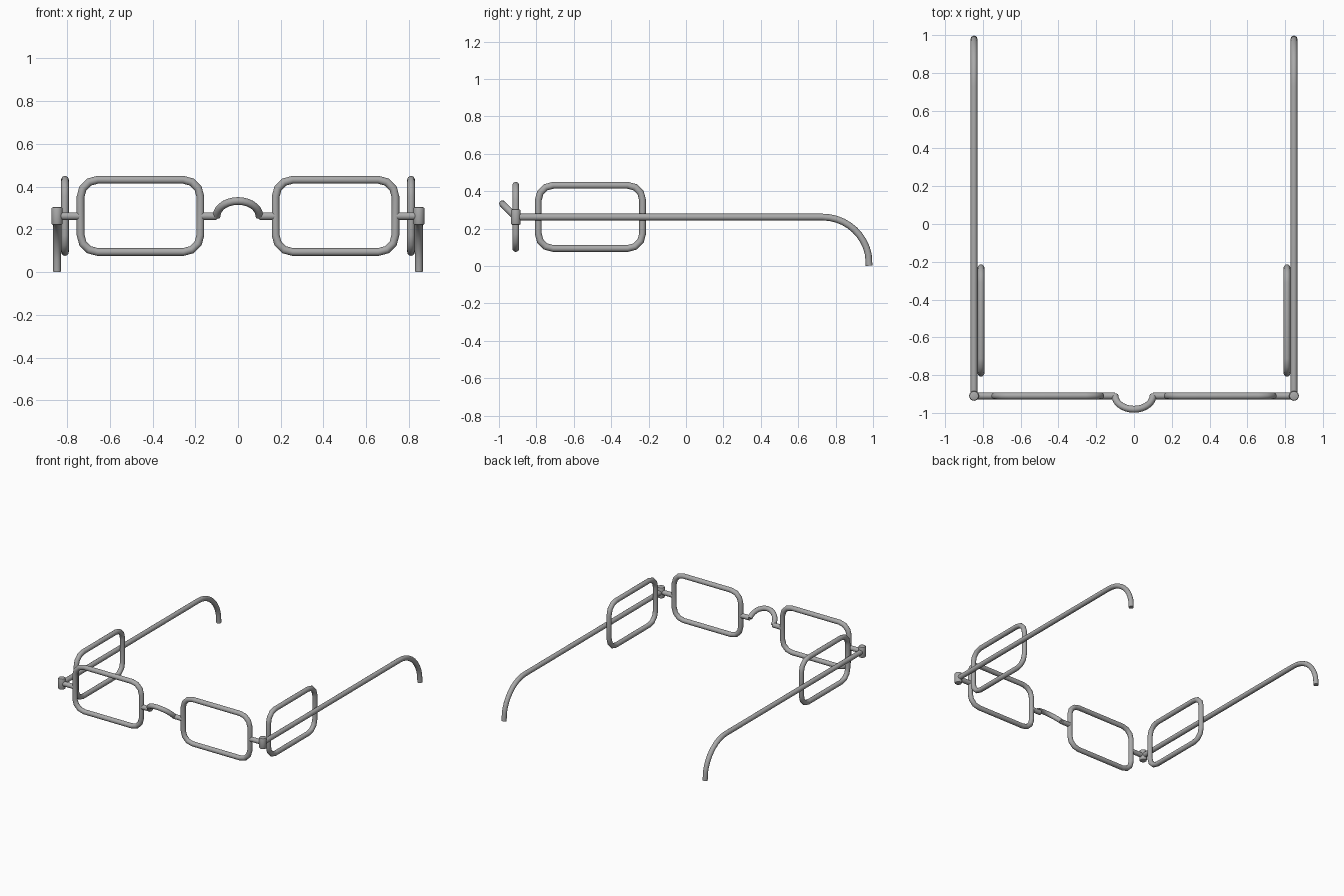
import bpy, bmesh, math
from mathutils import Vector

if "Cube" in bpy.data.objects:
    bpy.data.objects.remove(bpy.data.objects["Cube"])

R = 0.018          # wire radius
Z = 0.262          # height of the temples and bridge
FY = -0.91         # plane of the front frame
HX = 0.847         # hinge and temple offset from the centre

metal = bpy.data.materials.new("grey metal")
metal.diffuse_color = (0.4, 0.4, 0.4, 1)
metal.use_nodes = True
metal.node_tree.nodes["Principled BSDF"].inputs["Base Color"].default_value = metal.diffuse_color


def finish(bm, name):
    bmesh.ops.recalc_face_normals(bm, faces=bm.faces)
    me = bpy.data.meshes.new(name)
    bm.to_mesh(me)
    bm.free()
    me.materials.append(metal)
    ob = bpy.data.objects.new(name, me)
    bpy.context.collection.objects.link(ob)
    bpy.ops.object.select_all(action='DESELECT')
    ob.select_set(True)
    bpy.context.view_layer.objects.active = ob
    bpy.ops.object.shade_smooth_by_angle(angle=math.radians(40))
    return ob


def wire(name, pts, normal, closed=False, sides=16):
    """Round wire with mitred corners along a path lying in one plane."""
    pts = [Vector(p) for p in pts]
    n = Vector(normal).normalized()
    count = len(pts)
    bm = bmesh.new()
    rings = []
    for i, p in enumerate(pts):
        a = (p - pts[i - 1]).normalized() if closed or i else None
        b = (pts[(i + 1) % count] - p).normalized() if closed or i < count - 1 else None
        a, b = a or b, b or a
        t = (a + b).normalized()
        side = n.cross(t) / t.dot(a)
        rings.append([bm.verts.new(p + R * (math.cos(k) * side + math.sin(k) * n))
                      for k in (math.tau * j / sides for j in range(sides))])
    for i in range(count if closed else count - 1):
        r0, r1 = rings[i], rings[(i + 1) % count]
        for j in range(sides):
            k = (j + 1) % sides
            bm.faces.new((r0[j], r0[k], r1[k], r1[j]))
    if not closed:
        bm.faces.new(rings[0])
        bm.faces.new(rings[-1])
    return finish(bm, name)


def rounded_rect(u0, u1, v0, v1, r, seg=3):
    corners = [(u1 - r, v1 - r), (u0 + r, v1 - r), (u0 + r, v0 + r), (u1 - r, v0 + r)]
    return [(cu + r * math.cos(a), cv + r * math.sin(a))
            for q, (cu, cv) in enumerate(corners)
            for a in (math.pi / 2 * (q + s / seg) for s in range(seg + 1))]


for s, label in ((-1, "left"), (1, "right")):
    # Front and side lens rims
    wire(f"{label}_front_rim",
         [(s * u, FY, v) for u, v in rounded_rect(0.176, 0.737, 0.094, 0.432, 0.08)],
         (0, 1, 0), closed=True)
    wire(f"{label}_side_rim",
         [(s * 0.81, u, v) for u, v in rounded_rect(-0.79, -0.232, 0.094, 0.432, 0.08)],
         (1, 0, 0), closed=True)

    # Temple with its curved ear hook
    hook = [(s * HX, 0.73 + 0.25 * math.sin(a), Z - 0.25 + 0.25 * math.cos(a))
            for a in (math.radians(87) * i / 10 for i in range(11))]
    hook[-1] = (s * HX, 0.979, 0.002)
    wire(f"{label}_temple", [(s * HX, FY, Z)] + hook, (1, 0, 0))

    # Link from rim to hinge
    wire(f"{label}_hinge_link", [(s * 0.737, FY, Z), (s * HX, FY, Z)], (0, 1, 0))

    # Hinge barrel with bevelled ends
    bm = bmesh.new()
    bmesh.ops.create_cone(bm, cap_ends=True, segments=16, radius1=0.026,
                          radius2=0.026, depth=0.084)
    rims = [e for e in bm.edges if abs(e.verts[0].co.z - e.verts[1].co.z) < 1e-5]
    bmesh.ops.bevel(bm, geom=rims, offset=0.008, segments=2, affect='EDGES', profile=0.5)
    bmesh.ops.translate(bm, verts=bm.verts, vec=(s * HX, FY, Z))
    finish(bm, f"{label}_hinge")

    # Bridge arm
    wire(f"{label}_bridge_arm", [(s * 0.176, FY, Z), (s * 0.1, FY, Z)], (0, 1, 0))

# Nose arch, leaning forward at 45 degrees
d = 0.1 * math.sqrt(0.5)
arch = [(0.1 * math.cos(a), FY - d * math.sin(a), Z + d * math.sin(a))
        for a in (math.pi * i / 14 for i in range(15))]
wire("nose_arch", arch, (0, 1, 1))
